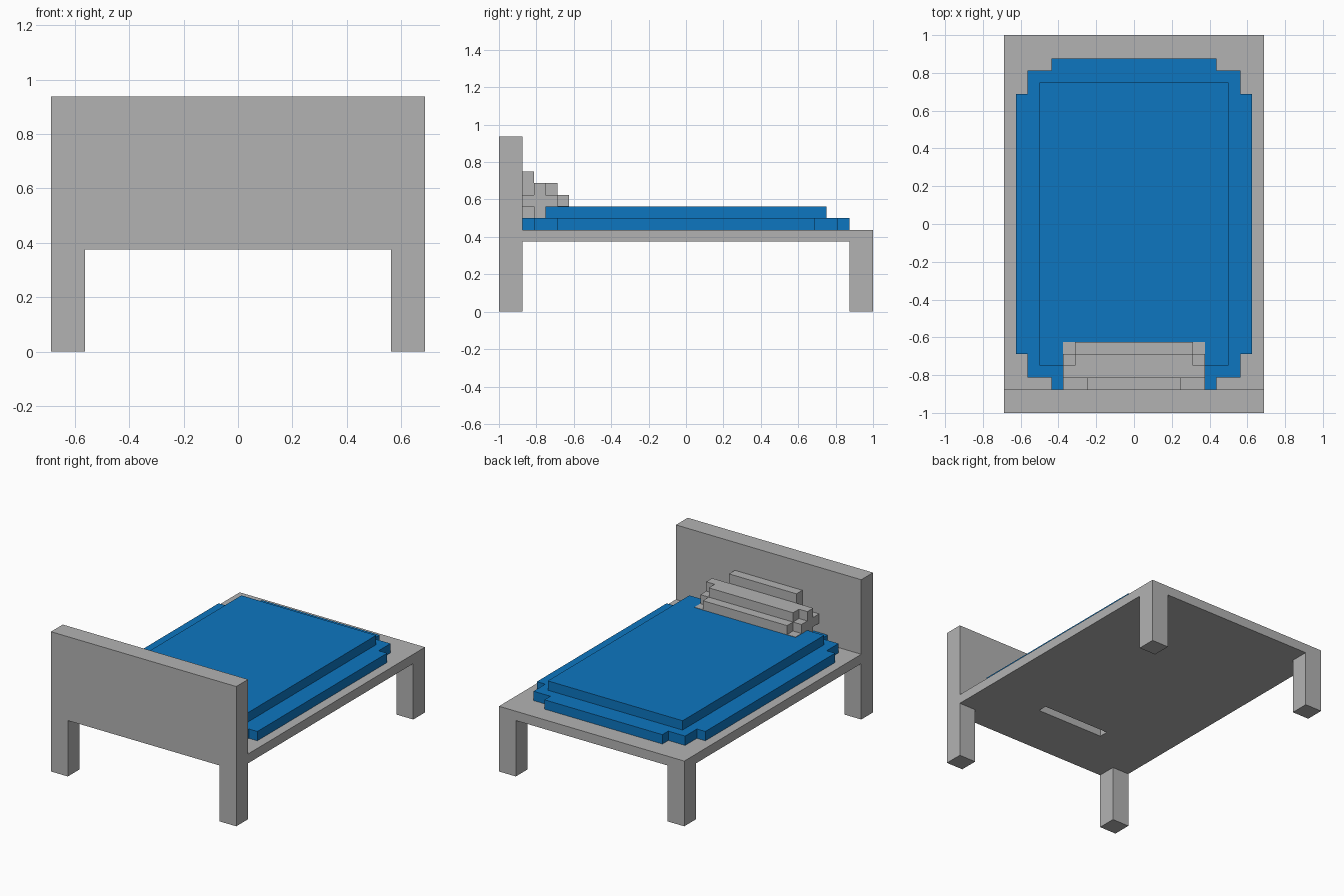
import bpy
import bmesh
from mathutils import Vector

U = 1 / 16  # one block of the blocky style

cube = bpy.data.objects.get("Cube")
if cube:
    bpy.data.objects.remove(cube, do_unlink=True)


def make_material(name, color):
    mat = bpy.data.materials.new(name)
    mat.use_nodes = True
    mat.diffuse_color = color
    mat.node_tree.nodes["Principled BSDF"].inputs["Base Color"].default_value = color
    return mat


grey = make_material("light grey", (0.45, 0.45, 0.45, 1))
blue = make_material("blue", (0.004, 0.18, 0.53, 1))


def finish(name, bm, mat):
    bmesh.ops.recalc_face_normals(bm, faces=bm.faces)
    bmesh.ops.scale(bm, vec=(U, U, U), verts=bm.verts)
    mesh = bpy.data.meshes.new(name)
    bm.to_mesh(mesh)
    bm.free()
    mesh.materials.append(mat)
    obj = bpy.data.objects.new(name, mesh)
    bpy.context.collection.objects.link(obj)
    return obj


def box(name, low, high, mat):
    """Box between two corners, in blocks."""
    low, high = Vector(low), Vector(high)
    bm = bmesh.new()
    bmesh.ops.create_cube(bm, size=1)
    bmesh.ops.scale(bm, vec=high - low, verts=bm.verts)
    bmesh.ops.translate(bm, vec=(low + high) / 2, verts=bm.verts)
    return finish(name, bm, mat)


def slab(name, quarter, z0, z1, mat):
    """Extrude an outline given as one quarter, mirrored in x and y."""
    half = quarter + [(-x, y) for x, y in reversed(quarter)]
    outline = half + [(-x, -y) for x, y in half]
    bm = bmesh.new()
    face = bm.faces.new([bm.verts.new((x, y, z0)) for x, y in outline])
    grown = bmesh.ops.extrude_face_region(bm, geom=[face], use_keep_orig=True)
    top = [v for v in grown["geom"] if isinstance(v, bmesh.types.BMVert)]
    bmesh.ops.translate(bm, vec=(0, 0, z1 - z0), verts=top)
    return finish(name, bm, mat)


# Legs
for sx, side in ((1, "left"), (-1, "right")):
    for sy, end in ((-1, "head"), (1, "foot")):
        x, y = sorted((9 * sx, 11 * sx)), sorted((14 * sy, 16 * sy))
        box(f"{end}_leg_{side}", (x[0], y[0], 0), (x[1], y[1], 6), grey)

# Headboard and bed base
box("headboard", (-11, -16, 6), (11, -14, 15), grey)
base = box("bed_base", (-11, -14, 6), (11, 16, 7), grey)

# Narrow slot through the base
cutter = box("slot_cutter", (-4, -10, 5), (4, -9, 7.5), grey)
cutter.hide_render = True
cutter.hide_viewport = True
cut = base.modifiers.new("slot", 'BOOLEAN')
cut.operation = 'DIFFERENCE'
cut.solver = 'EXACT'
cut.object = cutter

# Mattress with stepped corners and a smaller raised top
corner = [(10, 11), (9, 11), (9, 13), (7, 13), (7, 14)]
slab("mattress", corner, 7, 8, blue)
slab("mattress_top", [(8, 12)], 8, 9, blue)

# Pillow leaning on the headboard: half width, y range, z range of each step
steps = [
    ("pillow_back_foot", 5, -14, -13, 8, 9),
    ("pillow_bottom", 6, -13, -10, 8, 9.04),
    ("pillow_middle", 6, -14, -11, 9, 10),
    ("pillow_front", 5, -11, -10, 9, 10),
    ("pillow_upper", 6, -13, -12, 10, 11),
    ("pillow_upper_front", 5, -12, -11, 10, 11),
    ("pillow_crest", 4, -14, -13, 10, 12),
]
for name, w, y0, y1, z0, z1 in steps:
    box(name, (-w, y0, z0), (w, y1, z1), grey)
